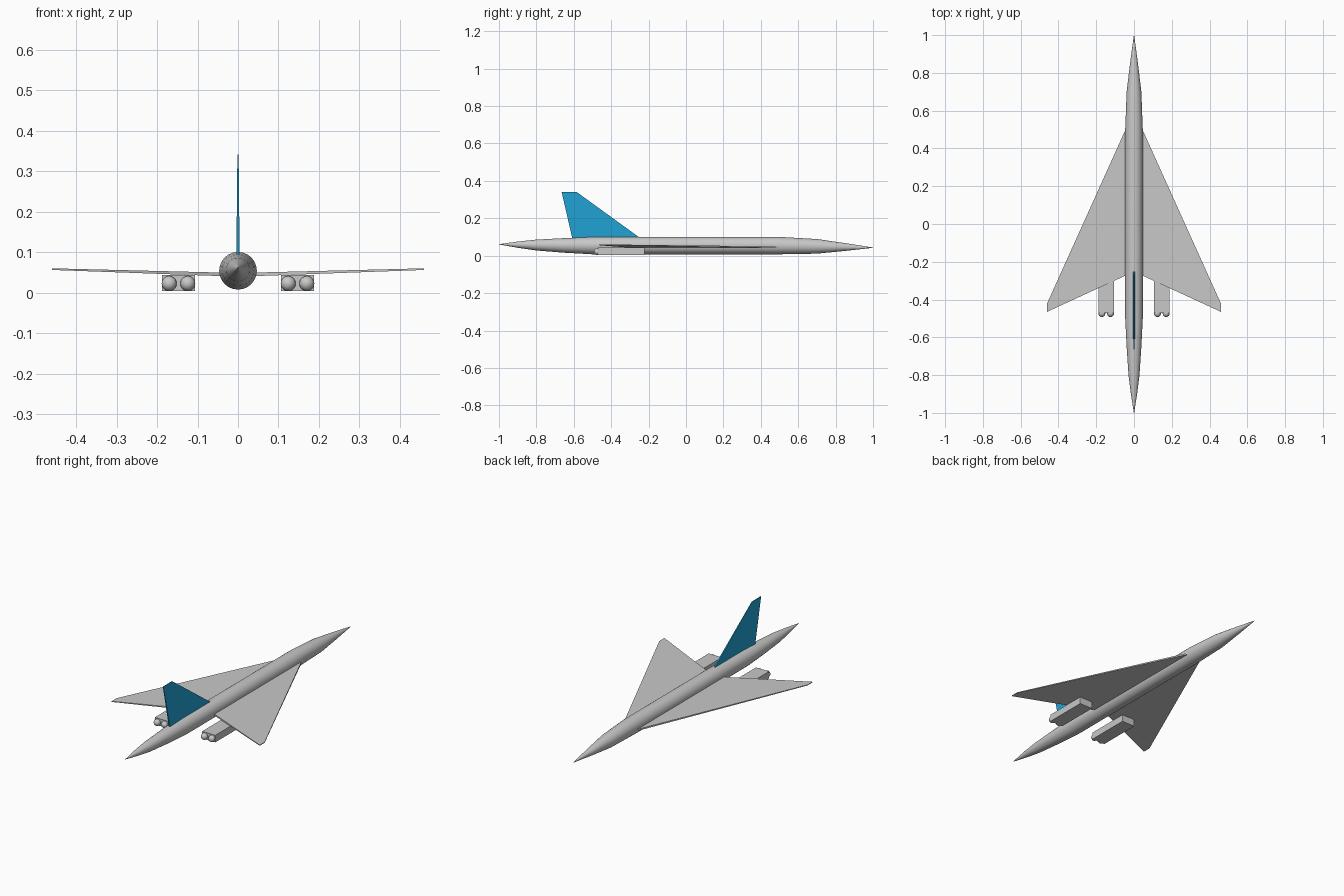
import bpy, bmesh, math

if "Cube" in bpy.data.objects:
    bpy.data.objects.remove(bpy.data.objects["Cube"])


def material(name, rgb):
    m = bpy.data.materials.new(name)
    m.diffuse_color = (*rgb, 1)
    m.use_nodes = True
    m.node_tree.nodes["Principled BSDF"].inputs["Base Color"].default_value = m.diffuse_color
    return m


GREY = material("light_grey", (0.58, 0.58, 0.58))
BLUE = material("tail_blue", (0.015, 0.36, 0.66))


def finish(name, bm, mat, smooth=False):
    bmesh.ops.recalc_face_normals(bm, faces=bm.faces)
    me = bpy.data.meshes.new(name)
    bm.to_mesh(me)
    bm.free()
    me.materials.append(mat)
    ob = bpy.data.objects.new(name, me)
    bpy.context.collection.objects.link(ob)
    if smooth:
        bpy.ops.object.select_all(action='DESELECT')
        ob.select_set(True)
        bpy.context.view_layer.objects.active = ob
        bpy.ops.object.shade_smooth_by_angle(angle=math.radians(35))
    return ob


def loft(name, loops, mat, smooth=False):
    """Skin a closed solid through matching loops of points."""
    bm = bmesh.new()
    rings = [[bm.verts.new(p) for p in loop] for loop in loops]
    n = len(rings[0])
    for a, b in zip(rings, rings[1:]):
        for i in range(n):
            j = (i + 1) % n
            bm.faces.new((a[i], a[j], b[j], b[i]))
    bm.faces.new(rings[0])
    bm.faces.new(rings[-1])
    return finish(name, bm, mat, smooth)


# Fuselage: (y, centre z, radius) from tail to nose
stations = [(-1.0, 0.061, 0.0008), (-0.9, 0.059, 0.0165), (-0.8, 0.057, 0.029),
            (-0.65, 0.055, 0.039), (-0.5, 0.054, 0.0465), (0.5, 0.054, 0.0465),
            (0.7, 0.05, 0.039), (0.85, 0.0465, 0.021), (1.0, 0.043, 0.0008)]
SIDES = 24
loft("fuselage", [[(r * math.cos(math.tau * i / SIDES), y, z + r * math.sin(math.tau * i / SIDES))
                   for i in range(SIDES)] for y, z, r in stations], GREY, True)

# Tail fin: thick at the root, thin at the tip
loft("tail_fin", [[(-w, front, z), (w, front, z), (w, back, z), (-w, back, z)]
                  for z, front, back, w in ((0.08, -0.225, -0.605, 0.0042),
                                            (0.341, -0.585, -0.665, 0.0015))], BLUE)

for side, s in (("left", -1), ("right", 1)):
    # Delta wing: (x, leading y, trailing y, bottom z, top z)
    loft(side + "_wing", [[(s * x, lead, low), (s * x, lead, top), (s * x, trail, top), (s * x, trail, low)]
                          for x, lead, trail, low, top in ((0.02, 0.555, -0.262, 0.040, 0.049),
                                                           (0.46, -0.42, -0.465, 0.056, 0.060))], GREY)

    # Engine box under the wing
    loft(side + "_engine_box", [[(s * 0.106, y, 0.004), (s * 0.188, y, 0.004),
                                 (s * 0.188, y, 0.044), (s * 0.106, y, 0.044)]
                                for y in (-0.47, -0.222)], GREY)

    # Pair of rounded exhausts
    for k, x in enumerate((0.124, 0.17)):
        bm = bmesh.new()
        bmesh.ops.create_uvsphere(bm, u_segments=16, v_segments=10, radius=0.0185)
        ob = finish(f"{side}_exhaust_{k + 1}", bm, GREY, True)
        ob.location = (s * x, -0.474, 0.0225)
